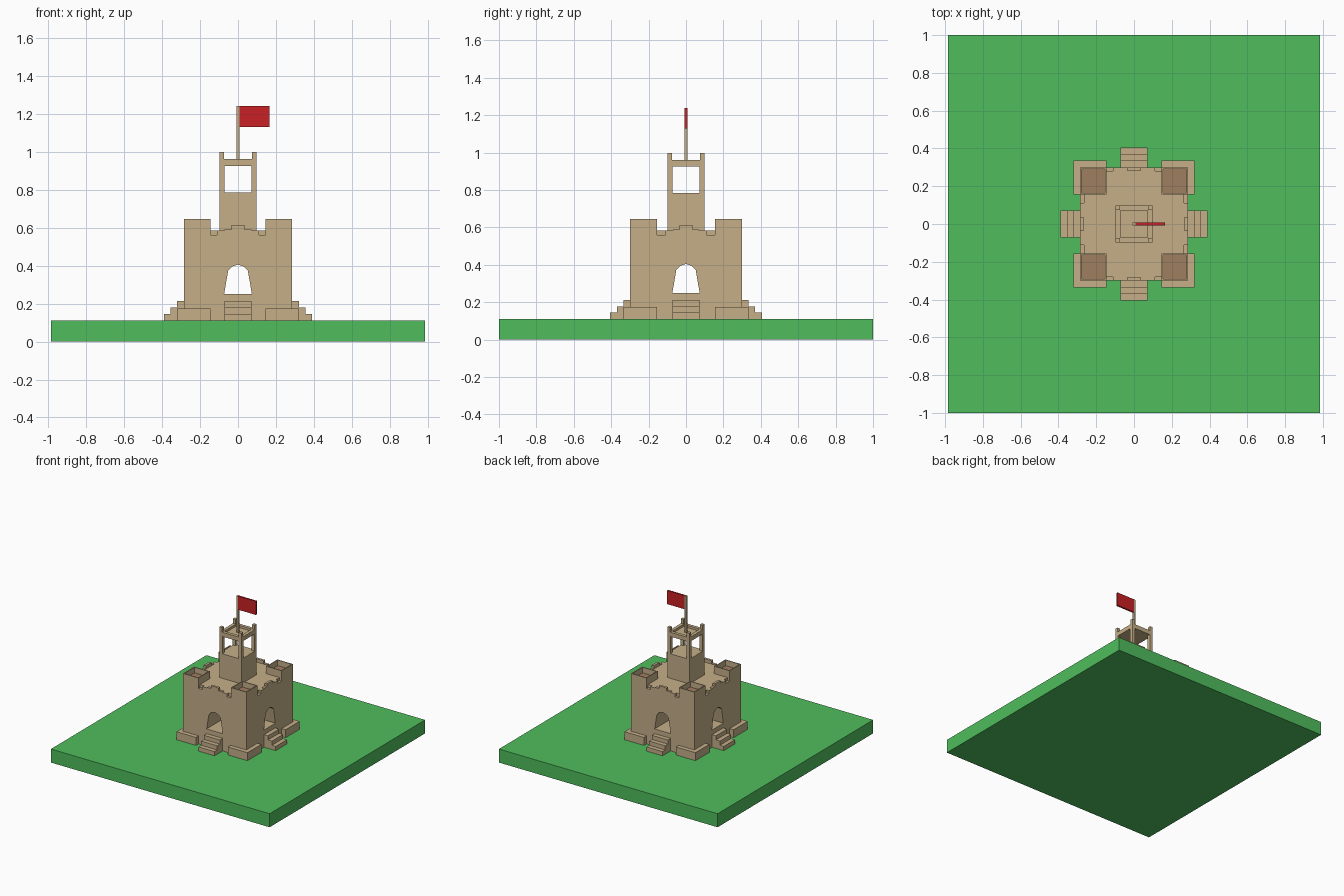
import bpy, bmesh
from mathutils import Vector

cube = bpy.data.objects.get("Cube")
if cube:
    bpy.data.objects.remove(cube, do_unlink=True)


def material(name, rgb):
    m = bpy.data.materials.new(name)
    m.use_nodes = True
    m.diffuse_color = (*rgb, 1)
    m.node_tree.nodes["Principled BSDF"].inputs["Base Color"].default_value = (*rgb, 1)
    return m


SAND = material("sandstone", (0.56, 0.43, 0.25))
GRASS = material("grass_green", (0.08, 0.51, 0.11))
BROWN = material("brown_floor", (0.35, 0.21, 0.12))
RED = material("flag_red", (0.58, 0.015, 0.018))


def finish(name, bm, mat):
    bmesh.ops.recalc_face_normals(bm, faces=bm.faces)
    mesh = bpy.data.meshes.new(name)
    bm.to_mesh(mesh)
    bm.free()
    mesh.materials.append(mat)
    ob = bpy.data.objects.new(name, mesh)
    bpy.context.collection.objects.link(ob)
    return ob


def add_box(bm, lo, hi):
    lo, hi = Vector(lo), Vector(hi)
    for v in bmesh.ops.create_cube(bm, size=1)["verts"]:
        v.co = Vector([lo[i] + (v.co[i] + 0.5) * (hi[i] - lo[i]) for i in range(3)])


def boxes(name, items, mat=SAND):
    bm = bmesh.new()
    for lo, hi in items:
        add_box(bm, lo, hi)
    return finish(name, bm, mat)


def side_box(axis, sign, near, far, a, b, z0, z1):
    """Box on one side: near/far run outwards, a/b run along the wall."""
    n, f = sorted((sign * near, sign * far))
    if axis == "x":
        return (n, a, z0), (f, b, z1)
    return (a, n, z0), (b, f, z1)


HX, HY = 0.285, 0.30        # half sizes of the keep
TX, TY = 0.145, 0.155       # inner edges of the corner towers
GROUND, WALL, ROOF, TOWER = 0.11, 0.56, 0.585, 0.645
SIDES = [("front", "y", -1, HY), ("back", "y", 1, HY),
         ("left", "x", 1, HX), ("right", "x", -1, HX)]
CORNERS = [(sx, sy) for sx in (-1, 1) for sy in (-1, 1)]

# Ground slab
boxes("ground_slab", [((-0.985, -1, 0), (0.985, 1, GROUND))], GRASS)

# Keep body with two arched passages crossing it
keep = boxes("keep", [((-HX, -HY, GROUND), (HX, HY, WALL))])
half = [(0.073, 0.25), (0.052, 0.372), (0.03, 0.395)]
arch = half + [(0, 0.405)] + [(-u, z) for u, z in reversed(half)]
for axis in "xy":
    bm = bmesh.new()
    place = (lambda u, d, z: (d, u, z)) if axis == "x" else (lambda u, d, z: (u, d, z))
    face = bm.faces.new([bm.verts.new(place(u, -0.5, z)) for u, z in arch])
    ext = bmesh.ops.extrude_face_region(bm, geom=[face])["geom"]
    bmesh.ops.translate(bm, vec=place(0, 1, 0),
                        verts=[g for g in ext if isinstance(g, bmesh.types.BMVert)])
    cutter = finish("arch_cutter", bm, SAND)
    cutter.hide_render = True
    mod = keep.modifiers.new("passage", "BOOLEAN")
    mod.operation, mod.solver, mod.object = "DIFFERENCE", "EXACT", cutter
    bpy.context.view_layer.objects.active = keep
    bpy.ops.object.modifier_apply(modifier=mod.name)
    bpy.data.objects.remove(cutter, do_unlink=True)

# Roof deck, set back behind the battlements
boxes("roof_deck", [((-HX + 0.02, -TY, WALL), (HX - 0.02, TY, ROOF)),
                    ((-TX, -HY + 0.02, WALL), (TX, HY - 0.02, ROOF))])

# Battlements and steps on each side
for name, axis, sign, edge in SIDES:
    merlons = []
    for s in (-1, 1):
        for u0, u1, top in ((0.035, 0.07, 0.59), (0.07, 0.11, ROOF), (0, 0.035, 0.612)):
            a, b = sorted((s * u0, s * u1))
            merlons.append(side_box(axis, sign, edge - 0.02, edge, a, b, WALL, top))
    boxes(name + "_battlements", merlons)
    boxes(name + "_steps", [
        side_box(axis, sign, edge, edge + 0.035 * (3 - i), -0.072, 0.072,
                 GROUND + 0.034 * i, GROUND + 0.034 * (i + 1)) for i in range(3)])

# Corner towers: hollow rims with brown floors, and low plinths
for sx, sy in CORNERS:
    tag = ("left" if sx > 0 else "right") + ("_front" if sy < 0 else "_back")
    x0, x1 = sorted((sx * TX, sx * HX))
    y0, y1 = sorted((sy * TY, sy * HY))
    w = 0.008
    boxes(tag + "_tower_rim", [
        ((x0, y0, WALL), (x1, y0 + w, TOWER)), ((x0, y1 - w, WALL), (x1, y1, TOWER)),
        ((x0, y0 + w, WALL), (x0 + w, y1 - w, TOWER)),
        ((x1 - w, y0 + w, WALL), (x1, y1 - w, TOWER))])
    boxes(tag + "_tower_floor", [((x0 + w, y0 + w, WALL), (x1 - w, y1 - w, 0.6))], BROWN)
    px0, px1 = sorted((sx * TX, sx * (HX + 0.035)))
    py0, py1 = sorted((sy * HY, sy * (HY + 0.035)))
    qx0, qx1 = sorted((sx * HX, sx * (HX + 0.035)))
    boxes(tag + "_plinth", [((px0, py0, GROUND), (px1, py1, 0.175)),
                            ((qx0, y0, GROUND), (qx1, y1, 0.175))])

# Central watch tower with open lookout
R, P = 0.098, 0.026
boxes("watch_tower", [((-R, -R, ROOF), (R, R, 0.785))])
posts, tips = [], []
for sx, sy in CORNERS:
    for group, size, z0, z1 in ((posts, P, 0.785, 0.925), (tips, 0.023, 0.96, 0.998)):
        xs = sorted((sx * R, sx * (R - size)))
        ys = sorted((sy * R, sy * (R - size)))
        group.append(((xs[0], ys[0], z0), (xs[1], ys[1], z1)))
boxes("lookout_posts", posts)
boxes("lookout_post_tips", tips)
boxes("lookout_ceiling", [((-R + P, -R + P, 0.925), (R - P, R - P, 0.942))])
boxes("lookout_beams", [side_box("y", s, R - P, R, -R, R, 0.925, 0.96) for s in (-1, 1)]
      + [side_box("x", s, R - P, R, -R + P, R - P, 0.925, 0.96) for s in (-1, 1)])

# Flag and pole
boxes("flag_pole", [((-0.007, -0.007, 0.942), (0.007, 0.007, 1.24))])
boxes("flag", [((0.007, -0.007, 1.13), (0.165, 0.007, 1.24))], RED)
